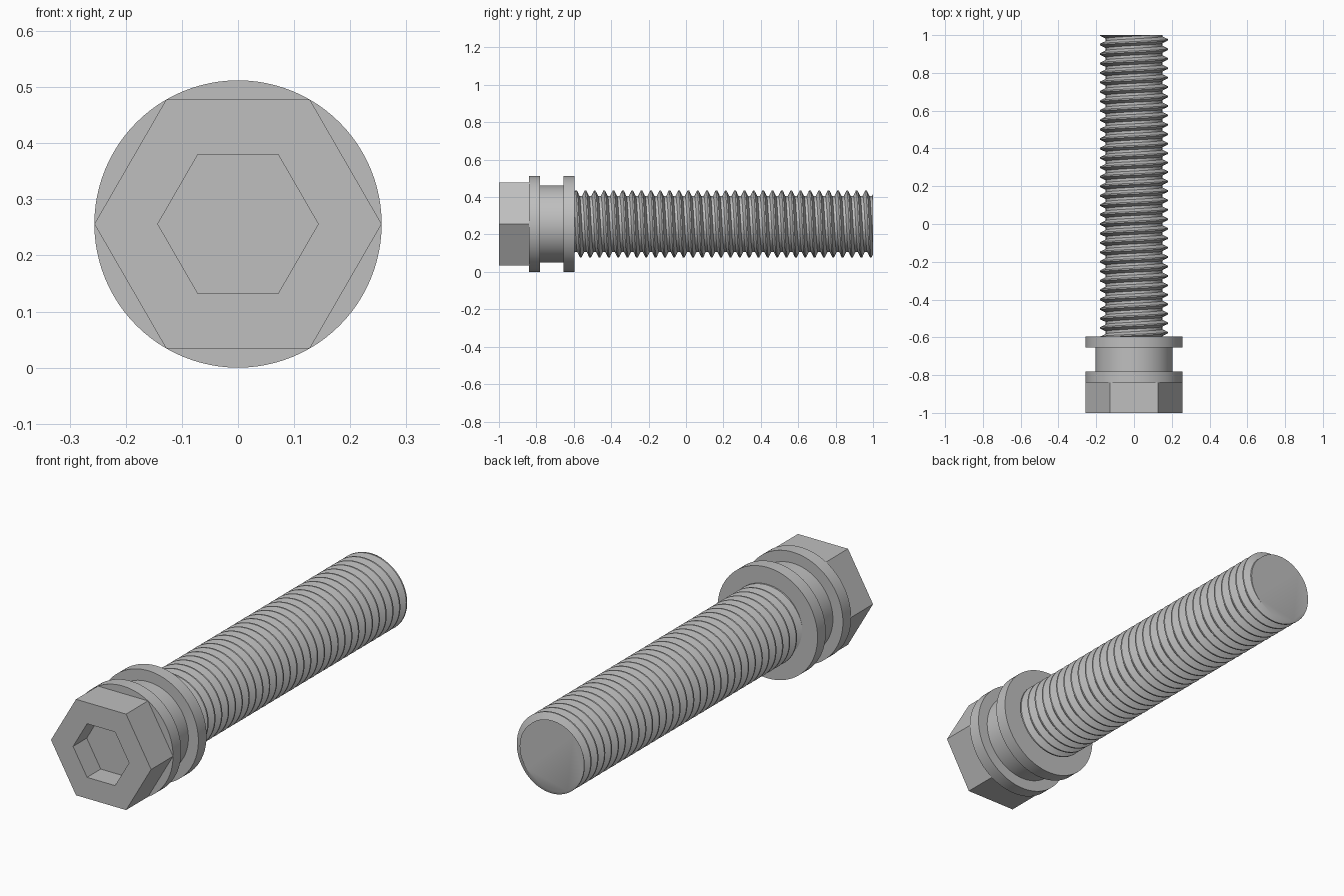
import bpy, bmesh
from math import sin, cos, tau, radians

cube = bpy.data.objects.get("Cube")
if cube:
    bpy.data.objects.remove(cube, do_unlink=True)

AXIS_Z = 0.256

steel = bpy.data.materials.new("grey steel")
steel.use_nodes = True
GREY = (0.52, 0.52, 0.52, 1)
steel.diffuse_color = GREY
steel.node_tree.nodes["Principled BSDF"].inputs["Base Color"].default_value = GREY


def point(y, r, a):
    """Position at angle a (from +z towards +x) around the bolt axis."""
    return (r * sin(a), y, AXIS_Z + r * cos(a))


def finish(bm, name, smooth):
    bmesh.ops.recalc_face_normals(bm, faces=bm.faces)
    mesh = bpy.data.meshes.new(name)
    bm.to_mesh(mesh)
    bm.free()
    mesh.materials.append(steel)
    obj = bpy.data.objects.new(name, mesh)
    bpy.context.collection.objects.link(obj)
    if smooth:
        bpy.ops.object.select_all(action='DESELECT')
        obj.select_set(True)
        bpy.context.view_layer.objects.active = obj
        bpy.ops.object.shade_smooth_by_angle(angle=radians(30))
    return obj


def loft(name, sections, sides, turn=0.0, smooth=True):
    """Capped body through regular polygons given as (y, radius)."""
    bm = bmesh.new()
    rings = [[bm.verts.new(point(y, r, turn + tau * i / sides)) for i in range(sides)]
             for y, r in sections]
    for a, b in zip(rings, rings[1:]):
        for i in range(sides):
            k = (i + 1) % sides
            bm.faces.new((a[i], a[k], b[k], b[i]))
    bm.faces.new(rings[0])
    bm.faces.new(rings[-1])
    return finish(bm, name, smooth)


def thread(name, y0, y1, pitch, profile, phase, steps=64):
    """Right-handed helical thread, cut flat at both ends."""
    bm = bmesh.new()
    turns = int((y1 - y0) / pitch) + 4
    start = phase - (turns - 2) * pitch
    row = profile + [(profile[0][0] + 1, profile[0][1])]
    previous = None
    for j in range(turns * steps + 1):
        a = tau * j / steps
        current = [bm.verts.new(point(start + pitch * (j / steps + t), r, a)) for t, r in row]
        if previous:
            for i in range(len(row) - 1):
                bm.faces.new((previous[i], previous[i + 1], current[i + 1], current[i]))
        previous = current
    # Weld neighbouring turns, then trim and cap the ends
    bmesh.ops.remove_doubles(bm, verts=bm.verts, dist=0.0002)
    for y, direction in ((y0, -1), (y1, 1)):
        bmesh.ops.bisect_plane(bm, geom=bm.verts[:] + bm.edges[:] + bm.faces[:], dist=1e-6,
                               plane_co=(0, y, 0), plane_no=(0, direction, 0), clear_outer=True)
    bmesh.ops.holes_fill(bm, edges=[e for e in bm.edges if e.is_boundary], sides=0)
    return finish(bm, name, True)


# Hexagonal head with a recessed hexagonal socket
loft("hex_head", [(-0.9, 0.143), (-1, 0.143), (-1, 0.256), (-0.82, 0.256)],
     6, turn=tau / 12, smooth=False)

# Two round flanges joined by a narrower neck
loft("flanged_collar", [(-0.84, 0.256), (-0.78, 0.256), (-0.78, 0.205),
                        (-0.655, 0.205), (-0.655, 0.256), (-0.595, 0.256)], 96)

# Threaded shank: narrow crest, sloping flanks, narrow root
thread("threaded_shank", -0.65, 1.0, 0.05,
       [(-0.07, 0.18), (0.07, 0.18), (0.36, 0.15), (0.64, 0.15)], phase=0.9625)
